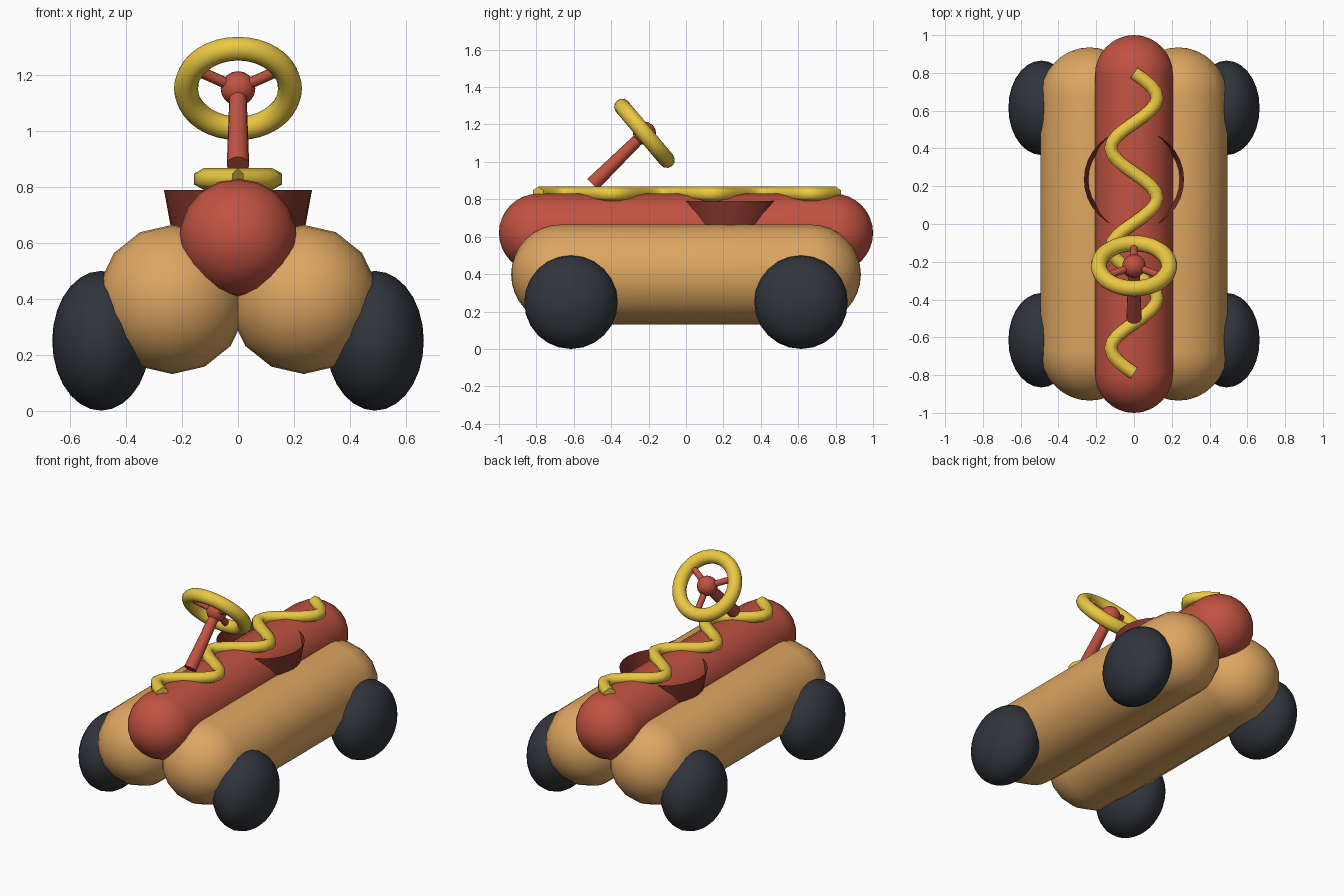
import bpy, bmesh
from math import sin, cos, pi, radians
from mathutils import Vector, Matrix

if "Cube" in bpy.data.objects:
    bpy.data.objects.remove(bpy.data.objects["Cube"])


def material(name, rgb):
    m = bpy.data.materials.new(name)
    m.diffuse_color = (*rgb, 1)
    m.use_nodes = True
    m.node_tree.nodes["Principled BSDF"].inputs["Base Color"].default_value = m.diffuse_color
    return m


BUN = material("bun_tan", (0.73, 0.38, 0.12))
RED = material("sausage_red", (0.53, 0.085, 0.053))
DARK = material("seat_red", (0.22, 0.035, 0.023))
YELLOW = material("mustard_yellow", (0.83, 0.58, 0.055))
BLACK = material("tyre_black", (0.03, 0.035, 0.045))


def finish(obj, mat, angle=66):
    obj.data.materials.append(mat)
    bpy.ops.object.select_all(action='DESELECT')
    obj.select_set(True)
    bpy.context.view_layer.objects.active = obj
    bpy.ops.object.shade_smooth_by_angle(angle=radians(angle))
    return obj


def add(name, bm, mat):
    me = bpy.data.meshes.new(name)
    bm.to_mesh(me)
    bm.free()
    obj = bpy.data.objects.new(name, me)
    bpy.context.collection.objects.link(obj)
    return finish(obj, mat)


def tube(name, pts, radii, sides, mat):
    """Sweep a regular polygon (corner up) along a path with varying radius."""
    pts = [Vector(p) for p in pts]
    bm = bmesh.new()
    rings = []
    for i, (p, r) in enumerate(zip(pts, radii)):
        t = (pts[min(i + 1, len(pts) - 1)] - pts[max(i - 1, 0)]).normalized()
        side = t.cross(Vector((0, 0, 1))).normalized()
        up = side.cross(t)
        rings.append([bm.verts.new(p + r * (sin(a) * side + cos(a) * up))
                      for a in (2 * pi * k / sides for k in range(sides))])
    for a, b in zip(rings, rings[1:]):
        for k in range(sides):
            n = (k + 1) % sides
            bm.faces.new((a[k], a[n], b[n], b[k]))
    bm.faces.new(rings[0])
    bm.faces.new(rings[-1])
    bmesh.ops.remove_doubles(bm, verts=bm.verts, dist=1e-5)
    bmesh.ops.recalc_face_normals(bm, faces=bm.faces)
    return add(name, bm, mat)


def capsule(name, x, z, r, half, sides, mat, steps=8):
    ends = [(half - r + r * cos(a), r * sin(a)) for a in
            (pi / 2 * k / steps for k in range(steps + 1))]
    ends[0] = (half, 1e-7)
    prof = [(-y, q) for y, q in ends] + ends[::-1]
    tube(name, [(x, y, z) for y, q in prof], [q for y, q in prof], sides, mat)


def ball(name, loc, scale, mat, segs=24, rings=14):
    bm = bmesh.new()
    bmesh.ops.create_uvsphere(bm, u_segments=segs, v_segments=rings, radius=1)
    m = (Matrix.Translation(loc) @ Matrix.Diagonal((*scale, 1))
         @ Matrix.Rotation(pi / 2, 4, 'Y'))
    bm.transform(m)
    return add(name, bm, mat)


# Sausage body and the two bun halves
capsule("sausage", 0, 0.62, 0.21, 1.0, 18, RED)
for s, side in ((-1, "left"), (1, "right")):
    capsule(f"bun_{side}", s * 0.235, 0.398, 0.267, 0.935, 14, BUN)
    # Ball-like wheels
    for e, end in ((-1, "front"), (1, "back")):
        ball(f"wheel_{end}_{side}", (s * 0.49, e * 0.615, 0.25),
             (0.175, 0.25, 0.25), BLACK)

# Wavy mustard line
N = 48
wave = [(0.123 * sin(6 * pi * i / N), 0.8 - 1.59 * i / N, 0.829) for i in range(N + 1)]
tube("mustard", wave, [0.039] * (N + 1), 6, YELLOW)

# Open flared seat rim
bm = bmesh.new()
bmesh.ops.create_cone(bm, cap_ends=False, segments=32, radius1=0.225, radius2=0.265,
                      depth=0.22, matrix=Matrix.Translation((0, 0.235, 0.68)))
add("seat", bm, DARK)

# Steering column, hub, spokes and ring, tilted towards the seat
hub = Vector((0, -0.222, 1.153))
axis = Vector((0, cos(radians(40)), sin(radians(40))))
tube("steering_column", [(0, -0.5, 0.88), hub], [0.04, 0.03], 16, RED)
ball("steering_hub", hub, (0.062,) * 3, RED, 16, 10)
plane_up = Vector((0, -axis.z, axis.y))
for i, deg in enumerate((30, 150, 270)):
    d = Vector((cos(radians(deg)), 0, 0)) + sin(radians(deg)) * plane_up
    tube(f"steering_spoke_{i + 1}", [hub, hub + d * 0.186], [0.02, 0.02], 10, RED)
bpy.ops.mesh.primitive_torus_add(location=hub, rotation=(radians(-50), 0, 0),
                                 major_radius=0.186, minor_radius=0.043,
                                 major_segments=36, minor_segments=12)
ring = bpy.context.object
ring.name = "steering_wheel"
finish(ring, YELLOW)
